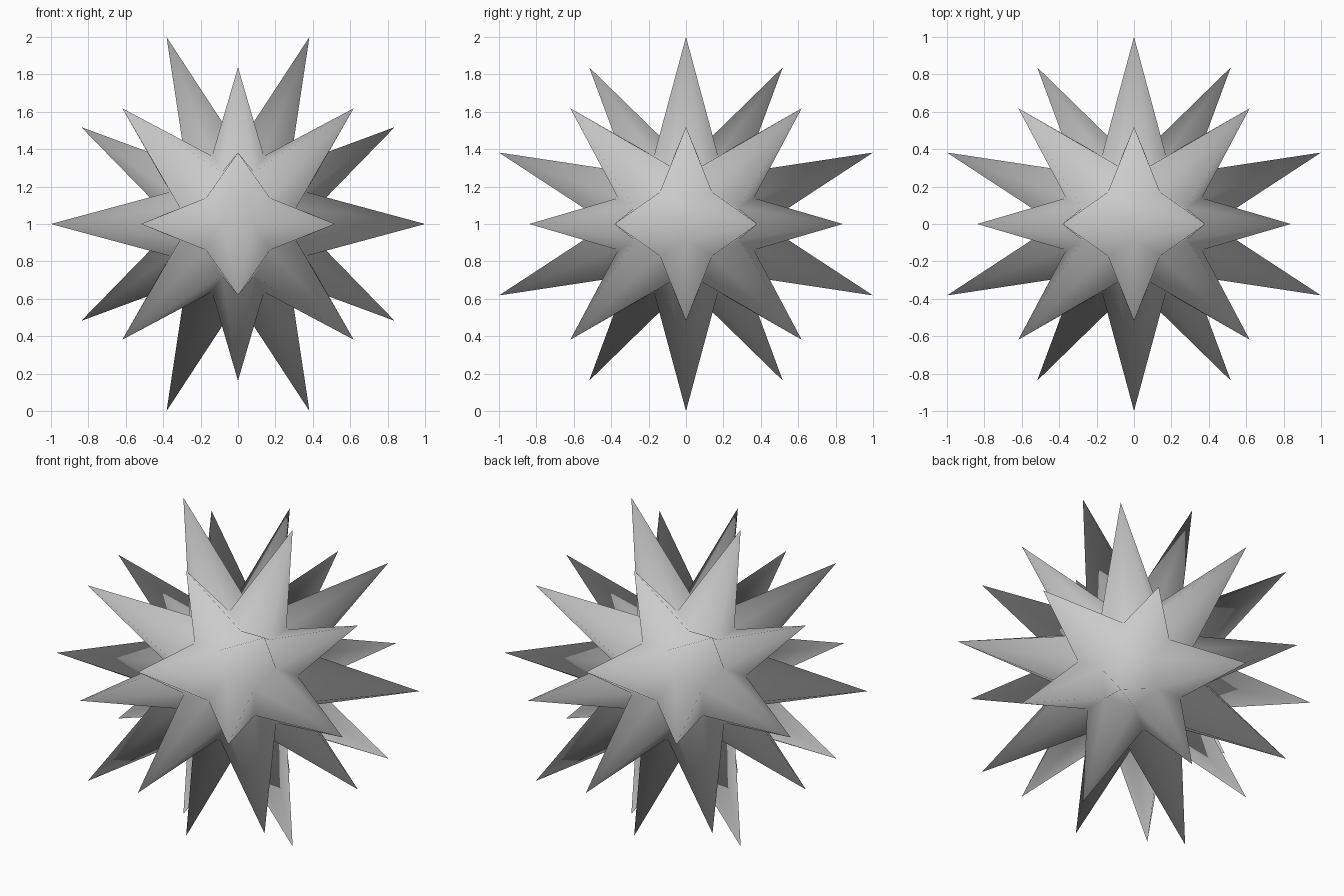
import bpy
import bmesh
import math
from itertools import product
from mathutils import Vector

if "Cube" in bpy.data.objects:
    bpy.data.objects.remove(bpy.data.objects["Cube"], do_unlink=True)

PHI = (1 + math.sqrt(5)) / 2
CORE_SCALE = 0.0858      # size of the hidden 32-sided core
LONG_SPIKE = 1.0705      # tip radius over six-sided faces
SHORT_SPIKE = 0.985      # tip radius over five-sided faces

# Plain grey surface
grey = bpy.data.materials.new("plain_grey")
grey.use_nodes = True
colour = (0.6, 0.6, 0.6, 1)
grey.diffuse_color = colour
grey.node_tree.nodes["Principled BSDF"].inputs["Base Color"].default_value = colour

# Core corners: every sign and cyclic order of three seed points
seeds = [(1, 3 * PHI, 0), (2, 2 * PHI + 1, PHI), (2 + PHI, 2 * PHI, 1)]
corners = set()
for seed in seeds:
    for signs in product((-1, 1), repeat=3):
        p = [round(a * s, 5) + 0.0 for a, s in zip(seed, signs)]
        for turn in range(3):
            corners.add(tuple(p[turn:] + p[:turn]))

# Core of pentagons and hexagons
bm = bmesh.new()
for p in sorted(corners):
    bm.verts.new(Vector(p) * CORE_SCALE)
bmesh.ops.convex_hull(bm, input=bm.verts[:])
bmesh.ops.dissolve_limit(bm, angle_limit=math.radians(2),
                         verts=bm.verts[:], edges=bm.edges[:])

# Raise one spike from each core face
for face in bm.faces[:]:
    radius = LONG_SPIKE if len(face.verts) == 6 else SHORT_SPIKE
    direction = face.calc_center_median().normalized()
    tip = bmesh.ops.poke(bm, faces=[face])["verts"][0]
    tip.co = direction * radius

bmesh.ops.recalc_face_normals(bm, faces=bm.faces[:])
bmesh.ops.translate(bm, verts=bm.verts[:], vec=(0, 0, 1))
for face in bm.faces:
    face.smooth = True

mesh = bpy.data.meshes.new("spiked_ball")
bm.to_mesh(mesh)
bm.free()
mesh.materials.append(grey)
ball = bpy.data.objects.new("spiked_ball", mesh)
bpy.context.collection.objects.link(ball)
